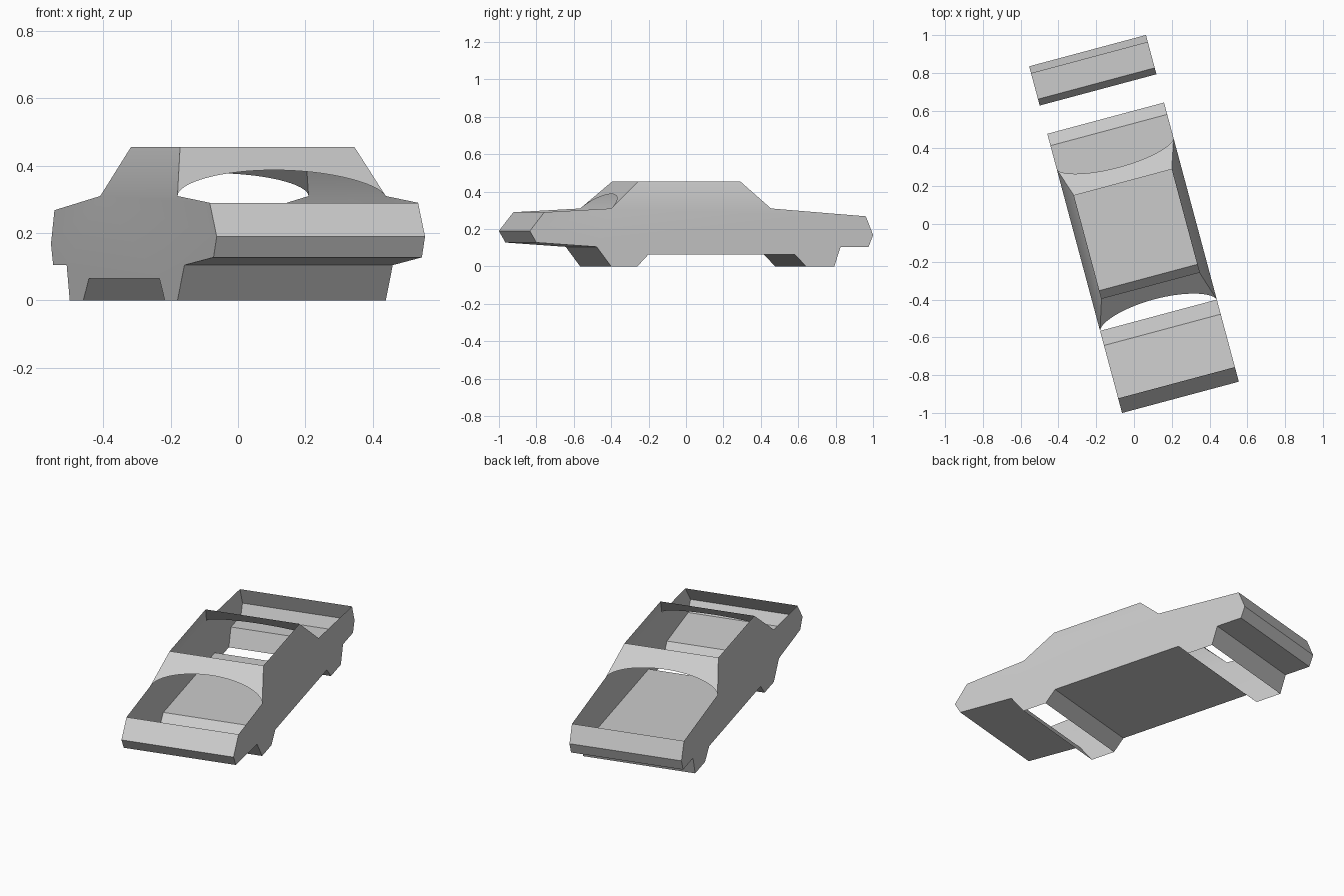
import bpy, bmesh, math

cube = bpy.data.objects.get("Cube")
if cube:
    bpy.data.objects.remove(cube, do_unlink=True)

YAW = math.radians(15)                  # the body stands turned on its base
HALF, ROOF_HALF = 0.32, 0.268           # half widths at beltline and roof
BELT, ROOF = 0.31, 0.455                # beltline and roof heights
WIND_BASE, WIND_TOP = -0.50, -0.336     # windscreen pillar ends (y)
REAR_BASE, REAR_TOP = 0.385, 0.228      # rear pillar ends (y)

grey = bpy.data.materials.new("body_grey")
grey.use_nodes = True
colour = (0.6, 0.6, 0.6, 1.0)
grey.diffuse_color = colour
grey.node_tree.nodes["Principled BSDF"].inputs["Base Color"].default_value = colour


def make(name, faces):
    """Build an object from faces given as lists of points."""
    bm = bmesh.new()
    for pts in faces:
        bm.faces.new([bm.verts.new(p) for p in pts])
    bmesh.ops.remove_doubles(bm, verts=bm.verts, dist=1e-5)
    mesh = bpy.data.meshes.new(name)
    bm.to_mesh(mesh)
    bm.free()
    mesh.materials.append(grey)
    ob = bpy.data.objects.new(name, mesh)
    bpy.context.collection.objects.link(ob)
    ob.rotation_euler.z = YAW
    bpy.ops.object.select_all(action="DESELECT")
    ob.select_set(True)
    bpy.context.view_layer.objects.active = ob
    bpy.ops.object.shade_smooth_by_angle(angle=math.radians(30))
    return ob


def strip(name, profile):
    """Sweep a (y, z) profile across the full body width."""
    make(name, [[(-HALF, *a), (HALF, *a), (HALF, *b), (-HALF, *b)]
                for a, b in zip(profile, profile[1:])])


# Cross-body sheets: nose, floor and tail
nose = [(-0.50, 0.0), (-0.58, 0.105), (-0.914, 0.128), (-0.95, 0.19), (-0.87, 0.29)]
floor = [(0.58, 0.0), (0.515, 0.065), (-0.293, 0.065), (-0.355, 0.0)]
tail = [(0.91, 0.268), (0.95, 0.168), (0.925, 0.105), (0.77, 0.105), (0.735, 0.0)]
strip("nose", nose)
strip("floor_pan", floor)
strip("tail", tail)

# Side panels: lower outline follows the sheets, upper part leans in to the roof
outline = nose[::-1] + floor[::-1] + tail[::-1] + [(REAR_BASE, BELT), (WIND_BASE, BELT)]
for name, s in (("left_side_panel", 1), ("right_side_panel", -1)):
    lower = [(s * HALF, y, z) for y, z in outline]
    upper = [(s * HALF, WIND_BASE, BELT), (s * HALF, REAR_BASE, BELT),
             (s * ROOF_HALF, REAR_TOP, ROOF), (s * ROOF_HALF, WIND_TOP, ROOF)]
    make(name, [f[::s] for f in (lower, upper)])


def header(name, base, top, rise, flip):
    """Sloping window band whose lower edge is an elliptical arch."""
    steps = 32
    arch, edge = [], []
    for i in range(steps + 1):
        a = math.pi * (1 - i / steps)
        z = BELT + rise * math.sin(a)
        t = (z - BELT) / (ROOF - BELT)
        half = HALF + (ROOF_HALF - HALF) * t
        arch.append((half * math.cos(a), base + (top - base) * t, z))
        edge.append((ROOF_HALF * math.cos(a), top, ROOF))
    faces = [[arch[i], arch[i + 1], edge[i + 1], edge[i]] for i in range(steps)]
    make(name, [f[::-1] if flip else f for f in faces])


# Arched bands above the two open windows
header("windscreen_header", WIND_BASE, WIND_TOP, 0.077, False)
header("rear_window_header", REAR_BASE, REAR_TOP, 0.068, True)
